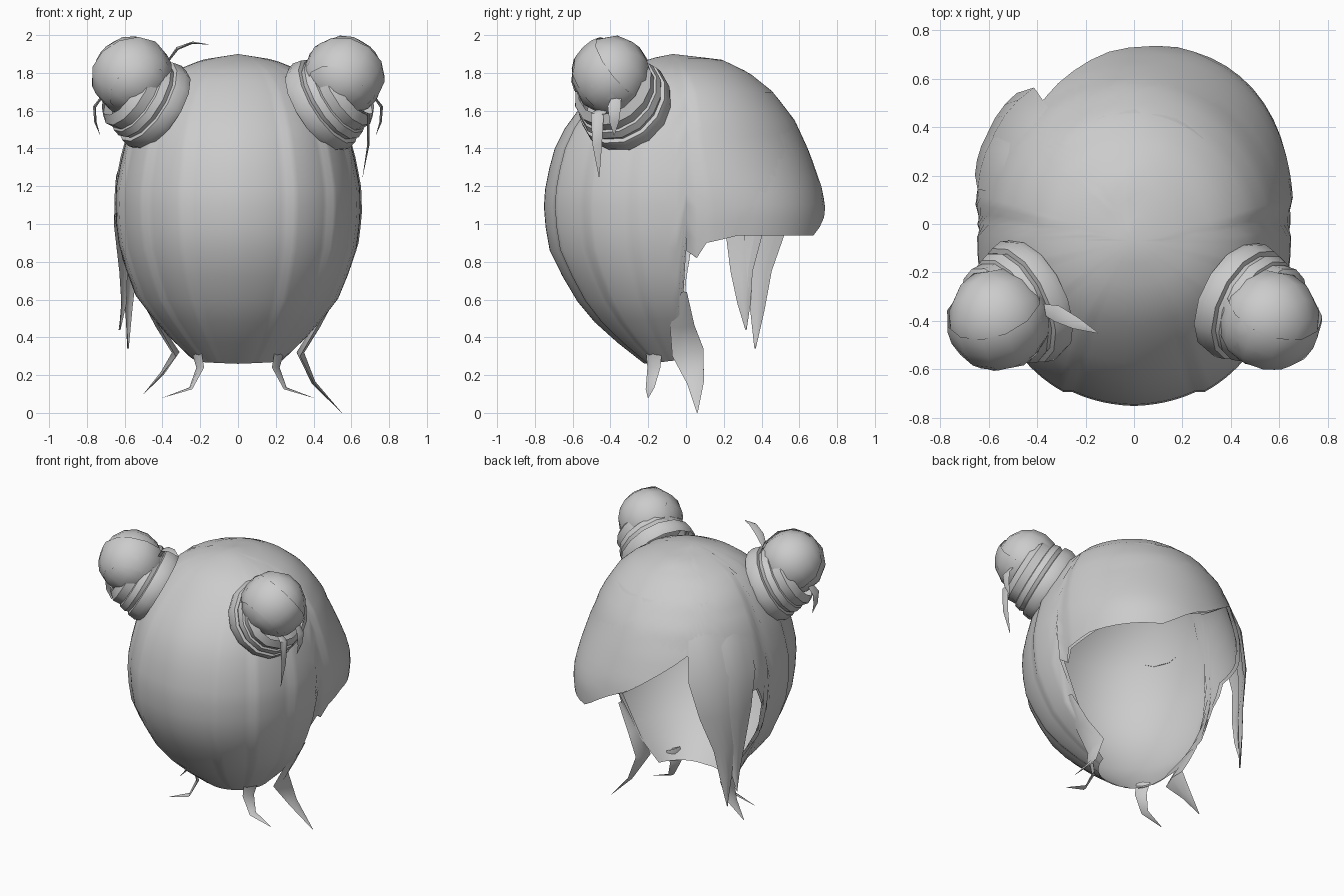
import bpy, bmesh, math
from mathutils import Vector

old = bpy.data.objects.get("Cube")
if old:
    bpy.data.objects.remove(old, do_unlink=True)

hair = bpy.data.materials.new("hair_grey")
hair.use_nodes = True
GREY = (0.6, 0.6, 0.6, 1)
hair.diffuse_color = GREY
hair.node_tree.nodes["Principled BSDF"].inputs["Base Color"].default_value = GREY


def finish(name, bm, angle=40):
    bmesh.ops.remove_doubles(bm, verts=bm.verts, dist=.0005)
    mesh = bpy.data.meshes.new(name)
    bm.to_mesh(mesh)
    bm.free()
    mesh.materials.append(hair)
    ob = bpy.data.objects.new(name, mesh)
    bpy.context.collection.objects.link(ob)
    bpy.ops.object.select_all(action='DESELECT')
    ob.select_set(True)
    bpy.context.view_layer.objects.active = ob
    bpy.ops.object.shade_smooth_by_angle(angle=math.radians(angle))


def sheet(bm, rows, closed=False):
    """Skin a list of equally long rows of points with quads."""
    grid = [[bm.verts.new(p) for p in row] for row in rows]
    for a, b in zip(grid, grid[1:]):
        n = len(a)
        for i in range(n if closed else n - 1):
            j = (i + 1) % n
            bm.faces.new((a[i], b[i], b[j], a[j]))


def lerp_table(table, x):
    """Interpolate rows of (key, value...) at key x, keys ascending."""
    for lo, hi in zip(table, table[1:]):
        if x <= hi[0]:
            t = (x - lo[0]) / (hi[0] - lo[0])
            return [p + (q - p) * t for p, q in zip(lo[1:], hi[1:])]
    return list(table[-1][1:])


# Head profile: height, centre y, depth behind, depth towards the fringe, half width
LEVELS = [(0.26, 0, .22, .20, .22), (0.44, 0, .45, .40, .41), (0.62, 0, .60, .55, .55),
          (0.85, 0, .72, .72, .635), (1.05, 0, .755, .735, .66), (1.2, 0, .745, .71, .655),
          (1.38, 0, .705, .65, .62), (1.55, 0, .62, .575, .565), (1.7, -.01, .47, .47, .475),
          (1.8, -.03, .34, .365, .365), (1.87, -.05, .17, .24, .19), (1.9, -.07, 0, 0, 0)]
STEPS = [(i, *lv) for i, lv in enumerate(reversed(LEVELS))]
HEIGHT_TO_STEP = [(lv[0], len(LEVELS) - 1 - i) for i, lv in enumerate(LEVELS)]

# Lower hair line: angle from the nape in degrees, height
HAIR_LINE = [(-180, 1.12), (-160, 1.28), (-142, 1.42), (-132, 1.2), (-120, 1.1), (-99, 1.1),
             (-93, .95), (-90, .7), (-87, .3), (-60, .27), (0, .26), (60, .27), (84, .28),
             (87, .4), (90, .86), (93, .82), (96, .9), (115, .96), (157, 1.0), (180, 1.12)]

# Roundness of the fringe on the left by height: fuller low, slimmer at the crown
ROUNDNESS = [(.2, .84), (1.1, .84), (1.45, 1.04), (1.9, 1.04)]


def head_point(angle, step, swell=1.0):
    z, cy, rb, rf, w = lerp_table(STEPS, step)
    a = math.radians(angle)
    s, c = math.sin(a), math.cos(a)
    e = .9 if c > 0 else (lerp_table(ROUNDNESS, z)[0] if s > 0 else .97)
    s, c = math.copysign(abs(s) ** e, s), math.copysign(abs(c) ** e, c)
    return Vector((w * s * swell, cy - (rb if c > 0 else rf) * c * swell, z))


def step_at(z):
    return lerp_table(HEIGHT_TO_STEP, z)[0]


def head_sheet(name, swell, strand_dip):
    """Open cap cut off at the hair line, with overlapping strands at the nape."""
    bm = bmesh.new()
    rows = []
    for k in range(19):
        row = []
        for i in range(121):
            ang = -180 + 3 * i
            end = step_at(lerp_table(HAIR_LINE, ang)[0])
            dip = strand_dip * (abs(ang) / 24 % 1) if abs(ang) < 96 else 0
            row.append(head_point(ang, end * k / 18, swell - dip * min(1, k / 7)))
        rows.append(row)
    sheet(bm, rows)
    finish(name, bm, 35)


head_sheet("hair_shell", 1.0, .022)
head_sheet("inner_cap", .965, 0)

# Swept fringe layer lying over the shell
bm = bmesh.new()
rows = []
for k in range(11):
    t = k / 10
    row = []
    for i in range(17):
        u = i / 16
        end = step_at(.94 + .84 * max(0, u - .45))
        start = 132 - 26 * t
        row.append(head_point(start + (216 - start) * u, 3 + (end - 3) * t,
                              .985 + .018 * t + .012 * math.sin(u * math.pi)))
    rows.append(row)
sheet(bm, rows)
finish("swept_fringe", bm, 50)


def side_lock(name, rows_spec):
    """Broad lock that follows the head, then hangs straight: height, angle, half spread, swell."""
    bm = bmesh.new()
    rows = []
    for z, mid, half, swell in rows_spec:
        row = []
        for j in range(5):
            u = j / 2 - 1
            p = head_point(mid + u * half, step_at(max(z, 1.05)), swell + .015 * (1 - u * u))
            p.z = z
            row.append(p)
        rows.append(row)
    sheet(bm, rows)
    finish(name, bm, 50)


# Long locks hanging on the right of the face
side_lock("outer_side_lock", [(1.7, -132, 6, .98), (1.5, -131, 12, 1.0), (1.25, -128, 14, 1.025),
                              (1.0, -124, 11, 1.03), (.75, -121, 6, 1.01), (.55, -120, 3.5, 1.01),
                              (.34, -119, .2, 1)])
side_lock("inner_side_lock", [(1.6, -112, 6, .985), (1.45, -113, 11, 1.0), (1.25, -114, 13, 1.02),
                              (1.0, -114, 9, 1.03), (.75, -113, 5, 1.0), (.58, -114, 3, 1.0),
                              (.44, -114, .2, 1.03)])


def lock(name, path, widths, side):
    """Tapered strand with a flat diamond section."""
    pts = [Vector(p) for p in path]
    bm = bmesh.new()
    rows = []
    for i, (p, w) in enumerate(zip(pts, widths)):
        along = (pts[min(i + 1, len(pts) - 1)] - pts[max(i - 1, 0)]).normalized()
        sd = Vector(side)
        sd = (sd - along * sd.dot(along)).normalized()
        thick = along.cross(sd) * w * .12
        sd = sd * w / 2
        rows.append([p + sd, p + thick, p - sd, p - thick])
    sheet(bm, rows, True)
    bmesh.ops.recalc_face_normals(bm, faces=bm.faces)
    finish(name, bm, 60)


FORE = (0, 1, 0)
WISP = (.04, .07, .05, .004)

# Wisps at the nape and in front of the ears
for s, word in ((1, "left"), (-1, "right")):
    drop = 0 if s > 0 else .1
    lock(f"nape_wisp_{word}", [(s * .22, -.17, .33), (s * .20, -.17, .24), (s * .25, -.19, .13),
                              (s * .40, -.20, .08)], (.1, .08, .05, .004), (.6 * s, 1, 0))
    lock(f"ear_wisp_{word}", [(s * .53, -.01, .64), (s * .42, -.02, .46), (s * .33, .01, .32),
                             (s * .40, .05, .16 + drop / 2), (s * (.55 - drop / 2), .06, drop)],
         (.03, .13, .17, .09, .004), FORE)

# Loose wisps around the buns
lock("crown_wisp", [(-.38, -.35, 1.85), (-.32, -.37, 1.93), (-.24, -.41, 1.96), (-.15, -.45, 1.95)], WISP, FORE)
lock("bun_wisp", [(.6, -.42, 1.62), (.69, -.47, 1.58), (.69, -.47, 1.42), (.66, -.46, 1.25)], WISP, FORE)


def revolve(name, profile, centre, axis, sides, angle, wobble):
    """Turn (radius, distance) pairs about an axis, with slight irregularity."""
    axis = Vector(axis).normalized()
    u = axis.orthogonal().normalized()
    v = axis.cross(u)
    bm = bmesh.new()
    rows = []
    for r, h in profile:
        row = []
        for i in range(sides):
            a = math.tau * i / sides
            rr = r * (1 + wobble * math.sin(2 * a + h * 9))
            row.append(centre + axis * h + (u * math.cos(a) + v * math.sin(a)) * rr)
        rows.append(row)
    sheet(bm, rows, True)
    bmesh.ops.recalc_face_normals(bm, faces=bm.faces)
    finish(name, bm, angle)


# Twin buns: a wound base band, a ball and a thin crossing wrap
BAND = [(.25, -.06), (.262, -.02), (.252, .03), (.232, .035), (.242, .06), (.23, .1),
        (.217, .105), (.22, .16), (.18, .2)]
BALL = [(.213 * math.sin(math.pi * i / 8), -.207 * math.cos(math.pi * i / 8)) for i in range(9)]
WRAP = [(.165, -.135), (.199, -.09), (.215, -.02), (.214, .04), (.205, .07)]
for s, word in ((1, "left"), (-1, "right")):
    axis = Vector((s * .78, -.38, .5)).normalized()
    base = Vector((s * .455, -.325, 1.635))
    top = Vector((s * .56, -.395, 1.785))
    revolve(f"bun_band_{word}", BAND, base, axis, 14, 35, .03)
    revolve(f"bun_ball_{word}", BALL, top, axis, 12, 40, .02)
    revolve(f"bun_wrap_{word}", WRAP, top, (s * .3, .75, .6), 12, 40, .01)
    lock(f"bun_tip_{word}", [(s * .70, -.36, 1.70), (s * .76, -.38, 1.62), (s * .755, -.38, 1.54),
                            (s * .73, -.38, 1.47)], WISP, FORE)
